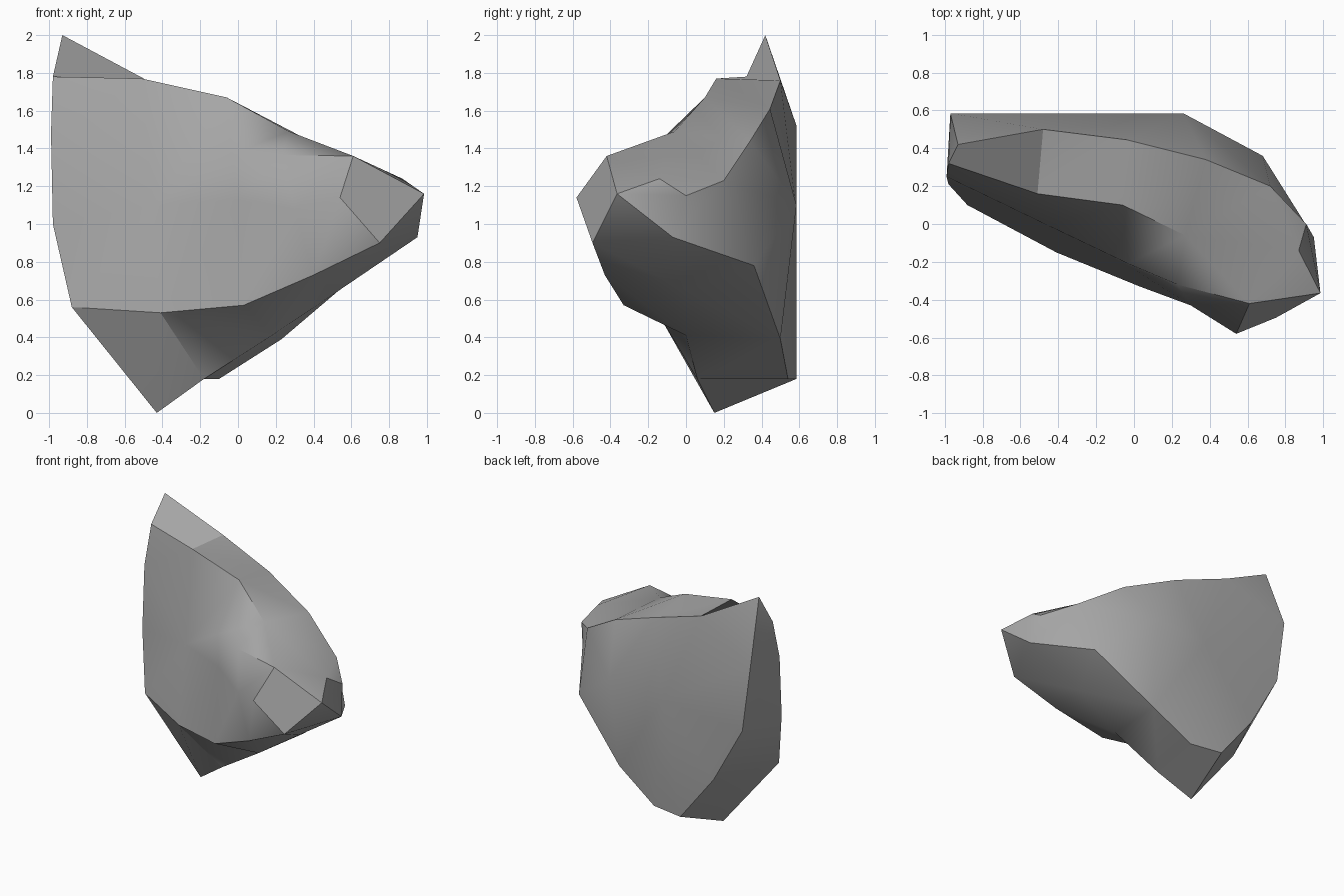
import bpy, bmesh

start_cube = bpy.data.objects.get("Cube")
if start_cube:
    bpy.data.objects.remove(start_cube, do_unlink=True)

bm = bmesh.new()


def points(*coords):
    """Create a chain of rock corners."""
    return [bm.verts.new(c) for c in coords]


def bridge(a, b):
    """Skin the strip between two chains, always taking the shorter diagonal."""
    i = j = 0
    while i < len(a) - 1 or j < len(b) - 1:
        step_a = j == len(b) - 1 or (
            i < len(a) - 1
            and (a[i + 1].co - b[j].co).length < (a[i].co - b[j + 1].co).length)
        if step_a:
            bm.faces.new((a[i], a[i + 1], b[j]))
            i += 1
        else:
            bm.faces.new((a[i], b[j + 1], b[j]))
            j += 1


def crease(chain):
    """Keep the edges along a chain sharp."""
    for a, b in zip(chain, chain[1:]):
        bm.edges.get((a, b)).smooth = False


# Top slab corners: raised peak and the sloping crest
peak, cap_left, cap_front, cap_back = points(
    (-.93, .42, 2), (-.98, .32, 1.78), (-.51, .16, 1.77), (-.48, .5, 1.76))
crest_mid, crest_end = points((-.06, .1, 1.67), (.27, -.06, 1.49))
back_rim = points((-.04, .445, 1.61), (.38, .34, 1.44), (.72, .2, 1.23), (.91, 0, 1.15))

# Front ledge and the chipped nose
ledge_in, ledge_mid, nose_top, nose_front, nose_low, nose_tip = points(
    (-.03, -.21, 1.37), (.23, -.32, 1.365), (.61, -.42, 1.36),
    (.54, -.58, 1.14), (.75, -.495, .9), (.985, -.365, 1.16))
chip_top, chip_low = points((.87, -.14, 1.24), (.95, -.07, .93))

# Front face, left edge and lower front edge
left_high, left_low = points((-.99, .25, 1.48), (-.98, .21, 1))
front_mid = points((-.45, -.01, 1.1), (0, -.24, 1.13), (.3, -.43, 1.08)) + [nose_front]
front_low = points((-.88, .1, .56), (-.41, -.15, .53), (.03, -.33, .57),
                   (.4, -.43, .73)) + [nose_low]

# Underside and foot
foot, foot_right, foot_back, foot_left = points(
    (-.43, .15, 0), (-.18, .06, .18), (-.1, .54, .18), (-.36, .585, .18))
keel = [foot_right] + points((.18, 0, .41), (.53, 0, .645)) + [chip_low]
belly = points((.23, .5, .39), (.68, .36, .78))

# Back face
back_left = points((-.97, .585, 1.52), (-.9, .585, 1), (-.65, .585, .55))
back_mid = [back_left[0]] + points((-.2, .585, 1.06), (.26, .585, 1.1))

# Skin the front
bridge([cap_left, cap_front, crest_mid, ledge_in, ledge_mid, nose_top],
       [left_high] + front_mid)
bridge(front_low, [left_low] + front_mid)
bm.faces.new((left_high, left_low, front_mid[0]))
bm.faces.new((nose_top, nose_front, nose_low, nose_tip))

# Skin the top
bm.faces.new((cap_left, cap_front, cap_back, peak))
bridge([cap_back] + back_rim, [cap_front, crest_mid, crest_end, chip_top])
bridge([crest_end, chip_top], [ledge_mid, nose_top])
bm.faces.new((crest_mid, ledge_in, crest_end))
bm.faces.new((ledge_in, ledge_mid, crest_end))
bm.faces.new((nose_top, nose_tip, chip_top))
bm.faces.new((back_rim[-1], chip_top, nose_tip, chip_low))

# Skin the underside, left side and back
bridge(front_low[:2], [foot, foot_right])
bridge(front_low[1:2], keel[:2])
bridge(front_low[1:] + [nose_tip], keel[1:])
bridge(keel, [foot_back] + belly)
bm.faces.new((foot_right, foot_back, foot_left, foot))
bridge([peak] + back_left + [foot_left],
       [cap_left, left_high, left_low, front_low[0], foot])
bridge([peak, cap_back] + back_rim, back_mid + [belly[-1], chip_low])
bridge(back_mid, back_left[1:] + [foot_left, foot_back] + belly)

# Sharp ridges; every other edge is worn smooth
for face in bm.faces:
    face.smooth = True
for ridge in (
        [peak, cap_left, cap_front, crest_mid, crest_end],
        [cap_front, cap_back],
        [peak, cap_back] + back_rim + [chip_top, nose_tip],
        [ledge_mid, nose_top, nose_front, nose_low, nose_tip, nose_top],
        front_low,
        [cap_left, left_high, left_low, front_low[0], foot],
        [front_low[1], foot_right],
        [foot_left, foot, foot_right, foot_back],
        keel[:2],
        [nose_tip, chip_low] + belly[::-1] + [foot_back, foot_left]
        + back_left[::-1] + [peak]):
    crease(ridge)

bmesh.ops.recalc_face_normals(bm, faces=bm.faces)
mesh = bpy.data.meshes.new("rock")
bm.to_mesh(mesh)
bm.free()

# Stone colour
stone = bpy.data.materials.new("stone_grey")
stone.use_nodes = True
grey = (.38, .38, .38, 1)
stone.diffuse_color = grey
stone.node_tree.nodes["Principled BSDF"].inputs["Base Color"].default_value = grey
mesh.materials.append(stone)

rock = bpy.data.objects.new("rock", mesh)
bpy.context.collection.objects.link(rock)
